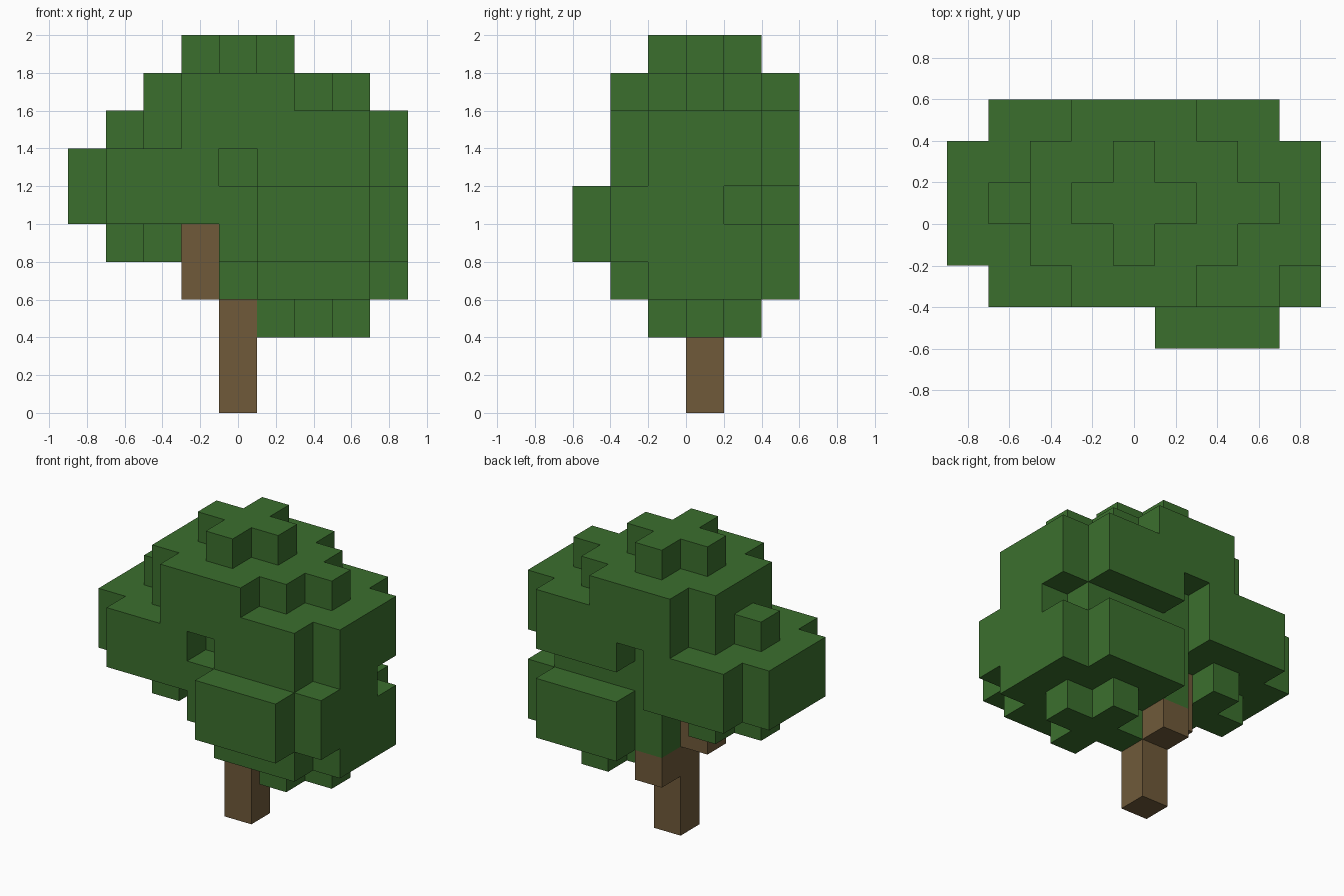
import bpy
import bmesh
from mathutils import Vector

cube = bpy.data.objects.get("Cube")
if cube:
    bpy.data.objects.remove(cube, do_unlink=True)

S = 0.2                                # edge length of one block
ORIGIN = Vector((0.0, 0.1, S / 2))     # centre of the lowest trunk block
SIDES = [Vector(d) for d in ((1, 0, 0), (-1, 0, 0), (0, 1, 0),
                             (0, -1, 0), (0, 0, 1), (0, 0, -1))]


def make_material(name, color):
    mat = bpy.data.materials.new(name)
    mat.use_nodes = True
    mat.diffuse_color = (*color, 1)
    mat.node_tree.nodes["Principled BSDF"].inputs["Base Color"].default_value = (*color, 1)
    return mat


def leaf_clump(cx, cy, base):
    """Four layers: a plus, two wide layers without corners, a plus."""
    cells = set()
    for layer in range(4):
        wide = layer in (1, 2)
        r = 2 if wide else 1
        for x in range(-r, r + 1):
            for y in range(-r, r + 1):
                if abs(x) + abs(y) < 2 * r:
                    cells.add((cx + x, cy + y, base + layer))
    return cells


def build_blocks(name, cells, solid, mat):
    """Skin a set of blocks, leaving out faces against solid neighbours."""
    bm = bmesh.new()
    for cell in cells:
        centre = ORIGIN + Vector(cell) * S
        for n in SIDES:
            if tuple(int(c + d) for c, d in zip(cell, n)) in solid:
                continue
            u = Vector((n.y, n.z, n.x))
            v = n.cross(u)
            corners = ((-1, -1), (1, -1), (1, 1), (-1, 1))
            bm.faces.new([bm.verts.new(centre + (n + u * i + v * j) * S / 2)
                          for i, j in corners])
    bmesh.ops.remove_doubles(bm, verts=bm.verts, dist=S / 100)
    # Merge coplanar squares into large flat faces
    bmesh.ops.dissolve_limit(bm, angle_limit=0.01, verts=bm.verts, edges=bm.edges)
    bmesh.ops.triangulate(bm, faces=[f for f in bm.faces if len(f.verts) > 4])
    mesh = bpy.data.meshes.new(name)
    bm.to_mesh(mesh)
    bm.free()
    mesh.materials.append(mat)
    obj = bpy.data.objects.new(name, mesh)
    bpy.context.collection.objects.link(obj)
    return obj


# Trunk with a back stub and a left-hand branch
trunk = {(0, 0, z) for z in range(8)}
trunk |= {(0, 1, 2), (-1, 0, 3), (-1, 0, 4)}

# Crown of overlapping leaf clumps: top, side, side, front and low
crown = set()
for clump in ((0, 0, 6), (-2, 0, 4), (2, 0, 5), (2, -1, 3), (2, 0, 2)):
    crown |= leaf_clump(*clump)
crown -= trunk

solid = trunk | crown
build_blocks("trunk", trunk, solid, make_material("bark brown", (0.162, 0.102, 0.042)))
build_blocks("leaf_crown", crown, solid, make_material("leaf green", (0.044, 0.159, 0.027)))
